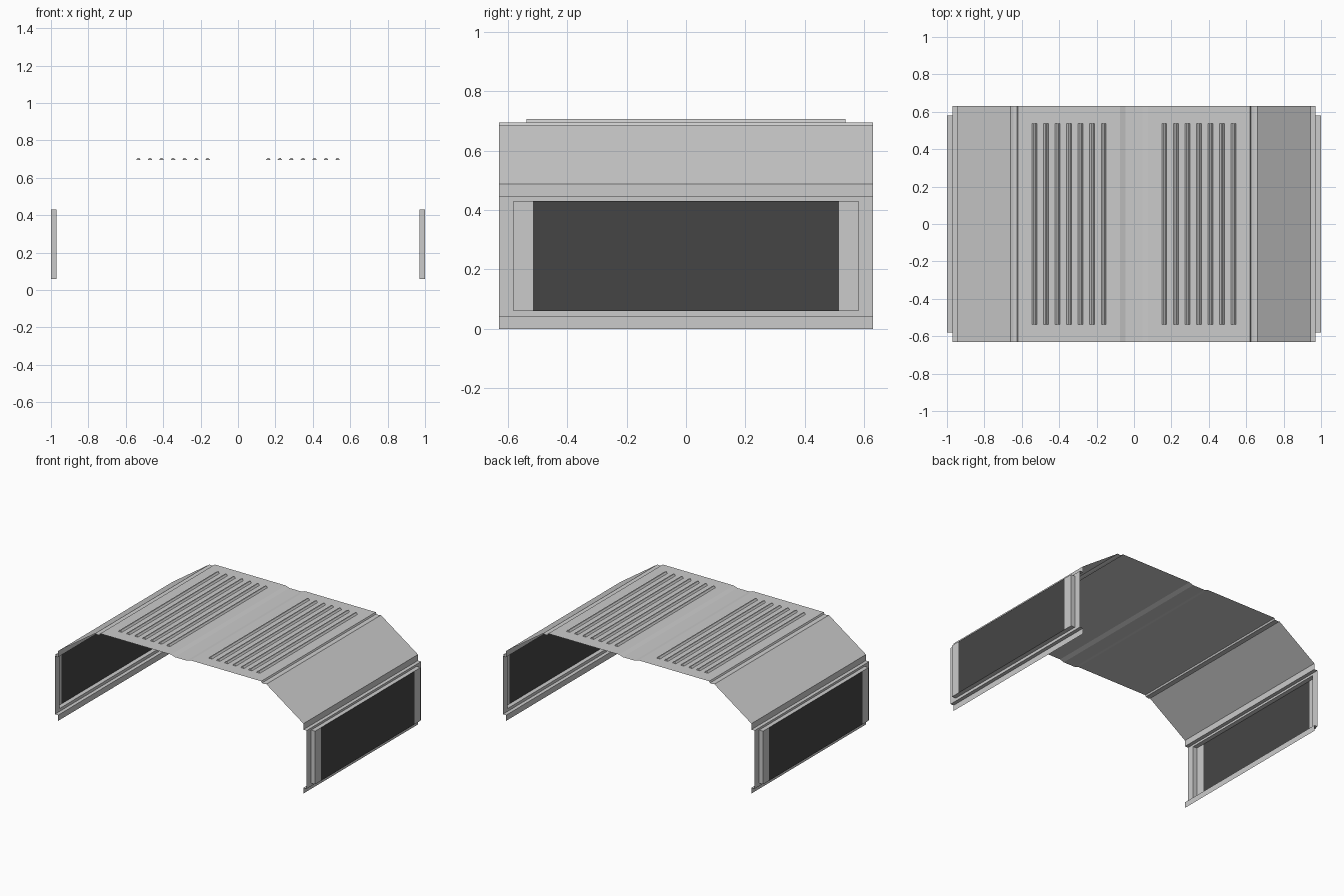
import bpy, bmesh

if "Cube" in bpy.data.objects:
    bpy.data.objects.remove(bpy.data.objects["Cube"])

HALF = 0.63   # half length of the shell along y
WALL, FACE = 0.97, 1.0   # wall plane and outer face of the side panel

dark = bpy.data.materials.new("dark_panel")
dark.diffuse_color = (0.06, 0.06, 0.06, 1)
dark.use_nodes = True
dark.node_tree.nodes["Principled BSDF"].inputs["Base Color"].default_value = dark.diffuse_color


def make(name, build, mirror=False, mat=None):
    bm = bmesh.new()
    build(bm)
    bmesh.ops.remove_doubles(bm, verts=bm.verts, dist=1e-5)
    me = bpy.data.meshes.new(name)
    bm.to_mesh(me)
    bm.free()
    ob = bpy.data.objects.new(name, me)
    bpy.context.collection.objects.link(ob)
    if mat:
        me.materials.append(mat)
    if mirror:
        m = ob.modifiers.new("mirror", 'MIRROR')
        m.use_mirror_merge = False
    return ob


def face(bm, pts):
    return bm.faces.new([bm.verts.new(p) for p in pts])


def sweep(bm, profile, half=HALF):
    # sheet from an xz profile running along y, facing up/outward
    for (x0, z0), (x1, z1) in zip(profile, profile[1:]):
        face(bm, [(x0, -half, z0), (x1, -half, z1), (x1, half, z1), (x0, half, z0)])


def ring(bm, x0, a, x1, b):
    # four faces between two yz rectangles (y half, z low, z high)
    def rect(x, r):
        h, lo, hi = r
        return [(x, -h, lo), (x, h, lo), (x, h, hi), (x, -h, hi)]
    p, q = rect(x0, a), rect(x1, b)
    for i in range(4):
        j = (i + 1) % 4
        face(bm, [p[i], p[j], q[j], q[i]])


# Folded roof with shallow centre channel
def roof(bm):
    half = [(0.045, 0.685), (0.075, 0.695), (0.62, 0.695), (0.625, 0.684),
            (0.645, 0.681), (0.66, 0.685), (0.945, 0.487), (0.945, 0.445)]
    sweep(bm, [(-x, z) for x, z in reversed(half)] + half)


make("roof_sheet", roof)

# Side wall: ledges, frame around the opening and the pushed-out panel border
OUTER, OPEN = (HALF, 0.04, 0.445), (0.58, 0.06, 0.43)


def wall(bm):
    sweep(bm, [(0.945, 0.445), (WALL, 0.445)])
    sweep(bm, [(WALL, 0.04), (0.945, 0.04), (0.945, 0.0)])
    ring(bm, WALL, OUTER, WALL, OPEN)
    ring(bm, WALL, OPEN, FACE, OPEN)
    for s in (-1, 1):
        y0, y1 = sorted((s * 0.515, s * 0.58))
        face(bm, [(FACE, y0, 0.06), (FACE, y1, 0.06), (FACE, y1, 0.43), (FACE, y0, 0.43)])


make("side_wall", wall, mirror=True)

# Dark infill of the side panel
make("side_panel",
     lambda bm: face(bm, [(FACE, -0.515, 0.06), (FACE, 0.515, 0.06),
                          (FACE, 0.515, 0.43), (FACE, -0.515, 0.43)]),
     mirror=True, mat=dark)


# Raised roof ribs, seven on each side
def ribs(bm):
    for i in range(7):
        c = 0.162 + i * 0.0617
        prof = [(c - 0.013, 0.695), (c - 0.004, 0.706), (c + 0.004, 0.706), (c + 0.013, 0.695)]
        sweep(bm, prof, 0.537)
        face(bm, [(x, -0.537, z) for x, z in reversed(prof)])
        face(bm, [(x, 0.537, z) for x, z in prof])


make("roof_ribs", ribs, mirror=True)
